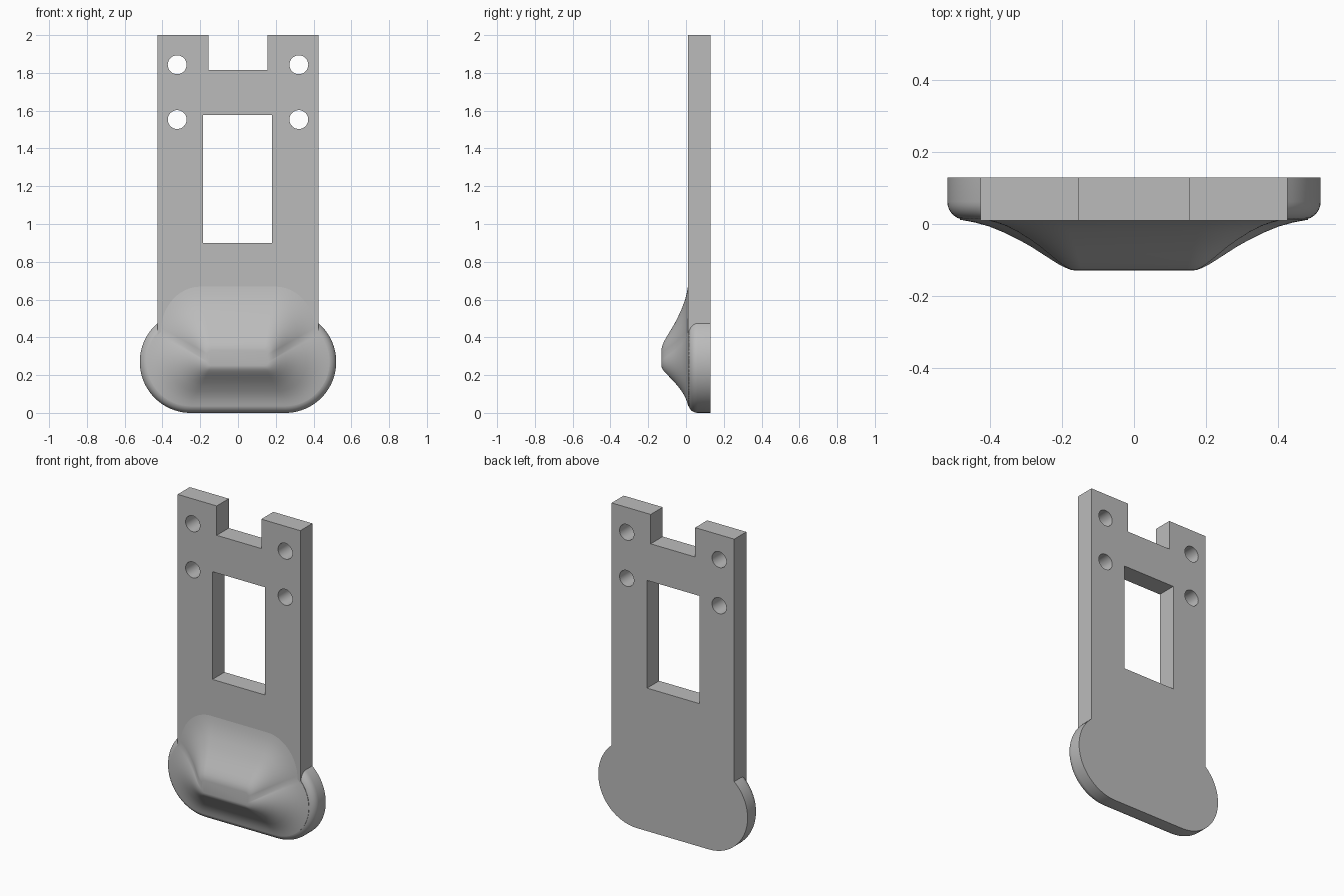
import bpy
import bmesh
from math import cos, sin, radians, pi

cube = bpy.data.objects.get("Cube")
if cube:
    bpy.data.objects.remove(cube, do_unlink=True)

grey = bpy.data.materials.new("plain grey")
grey.use_nodes = True
colour = (0.5, 0.5, 0.5, 1)
grey.diffuse_color = colour
grey.node_tree.nodes["Principled BSDF"].inputs["Base Color"].default_value = colour

BACK, FRONT = 0.13, 0.01
FOOT_X, FOOT_Z, FOOT_R = 0.25, 0.27, 0.27


def add_object(name, bm):
    bmesh.ops.recalc_face_normals(bm, faces=bm.faces[:])
    mesh = bpy.data.meshes.new(name)
    bm.to_mesh(mesh)
    bm.free()
    mesh.materials.append(grey)
    obj = bpy.data.objects.new(name, mesh)
    bpy.context.collection.objects.link(obj)
    return obj


def box(name, x0, x1, y0, y1, z0, z1):
    bm = bmesh.new()
    bmesh.ops.create_cube(bm, size=1)
    for v in bm.verts:
        v.co = (x0 + (v.co.x + 0.5) * (x1 - x0),
                y0 + (v.co.y + 0.5) * (y1 - y0),
                z0 + (v.co.z + 0.5) * (z1 - z0))
    return add_object(name, bm)


def loft(name, rings):
    """Skin a list of (y, [(x, z), ...]) rings and cap both ends."""
    bm = bmesh.new()
    loops = [[bm.verts.new((x, y, z)) for x, z in pts] for y, pts in rings]
    for a, b in zip(loops, loops[1:]):
        for i in range(len(a)):
            j = (i + 1) % len(a)
            bm.faces.new((a[i], a[j], b[j], b[i]))
    bm.faces.new(loops[0])
    bm.faces.new(loops[-1])
    return add_object(name, bm)


def arc(cx, cz, rx, rz, start, end, steps):
    angles = [radians(start + (end - start) * i / steps) for i in range(steps + 1)]
    return [(cx + rx * cos(a), cz + rz * sin(a)) for a in angles]


def mirrored(half):
    return half + [(-x, z) for x, z in reversed(half)]


def boolean(target, tool, operation):
    mod = target.modifiers.new("cut", "BOOLEAN")
    mod.operation = operation
    mod.solver = "EXACT"
    mod.object = tool
    bpy.context.view_layer.objects.active = target
    bpy.ops.object.modifier_apply(modifier=mod.name)
    bpy.data.objects.remove(tool, do_unlink=True)


def smooth(obj, angle):
    bpy.ops.object.select_all(action="DESELECT")
    obj.select_set(True)
    bpy.context.view_layer.objects.active = obj
    bpy.ops.object.shade_smooth_by_angle(angle=radians(angle))


# Upright plate with top notch and window
body = box("mounting_plate", -0.427, 0.427, FRONT, BACK, 0.3, 2.0)
boolean(body, box("notch_cutter", -0.155, 0.155, -0.5, 0.5, 1.815, 2.2), "DIFFERENCE")
boolean(body, box("window_cutter", -0.185, 0.18, -0.5, 0.5, 0.9, 1.578), "DIFFERENCE")

# Four screw holes
for x in (-0.322, 0.322):
    for z in (1.843, 1.553):
        hole = arc(x, z, 0.05, 0.05, 0, 348.75, 31)
        boolean(body, loft("hole_cutter", [(-0.5, hole), (0.5, hole)]), "DIFFERENCE")

# Wide rounded foot with a filleted front edge
def foot_outline(inset):
    r = FOOT_R - inset
    return mirrored(arc(FOOT_X, FOOT_Z, r, r, -90, 90, 40))


fillet = 0.05
rings = [(BACK, foot_outline(0))]
for i in range(8):
    a = pi / 2 * i / 7
    rings.append((0.062 - fillet * sin(a), foot_outline(fillet * (1 - cos(a)))))
boolean(body, loft("foot", rings), "UNION")
smooth(body, 30)

# Flared bump on the front: blend from a wide skirt to a small rounded crown
r = FOOT_R - 0.035
skirt = arc(FOOT_X, FOOT_Z, r, r, -90, 45, 24)
corner_x, corner_z = skirt[-1]
skirt += arc(0.2, corner_z, corner_x - 0.2, 0.68 - corner_z, 0, 90, 20)[1:]
crown = arc(0.14, 0.27, 0.02, 0.02, -90, 0, 24)
crown += arc(0.14, 0.31, 0.02, 0.02, 0, 90, 20)[1:]

profile = [(0, 0.012), (0.05, 0.009), (0.13, 0.004), (0.25, -0.007),
           (0.37, -0.023), (0.5, -0.044), (0.6, -0.062), (0.7, -0.083),
           (0.79, -0.102), (0.85, -0.114), (0.9, -0.122), (0.95, -0.128), (1, -0.13)]
rings = [(0.05, mirrored(skirt))]
for t, y in profile:
    rings.append((y, mirrored([(ax + (bx - ax) * t, az + (bz - az) * t)
                               for (ax, az), (bx, bz) in zip(skirt, crown)])))
bump = loft("front_bump", rings)
smooth(bump, 40)
